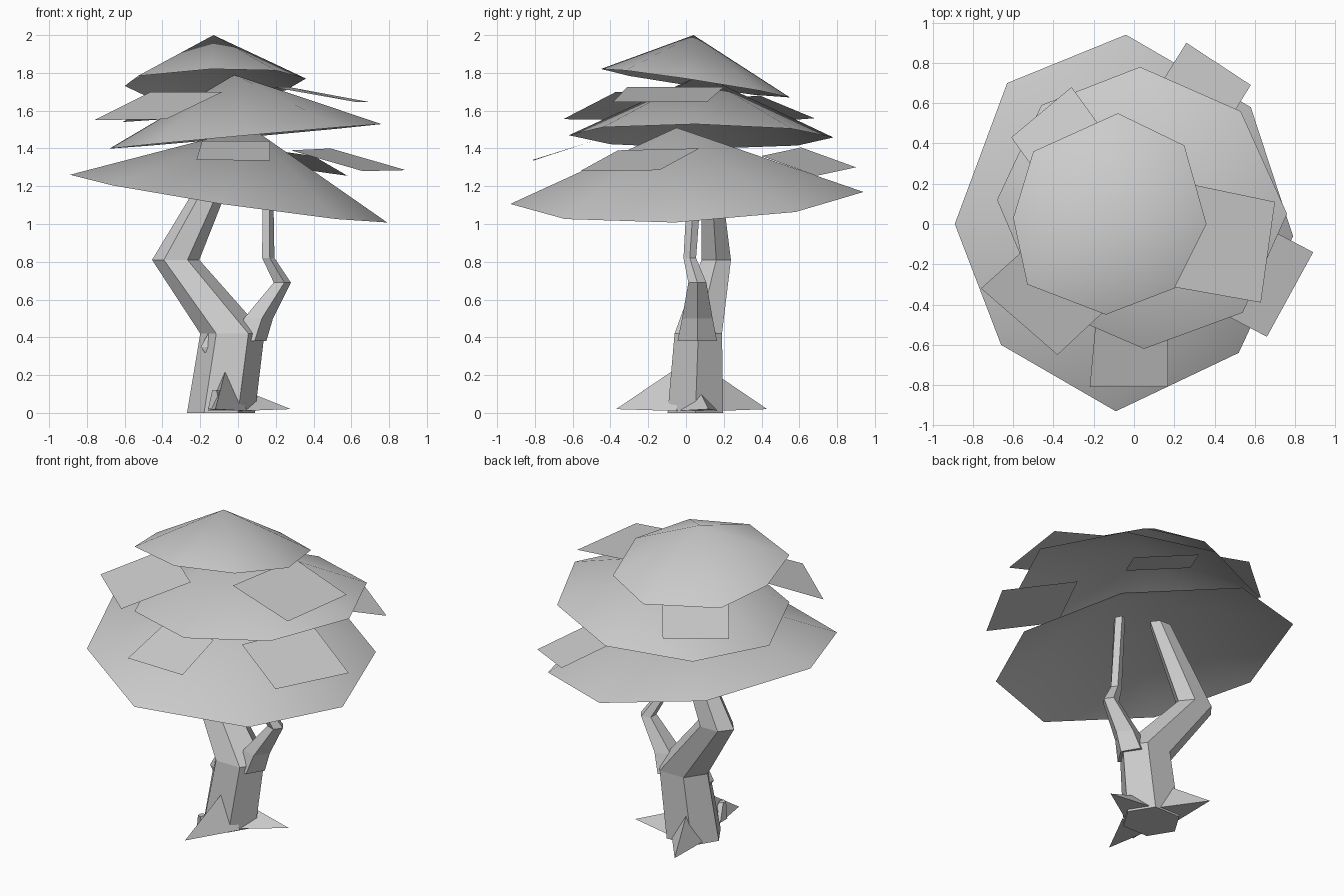
import bpy, math
from mathutils import Vector


def make(name, verts, faces, smooth=False):
    me = bpy.data.meshes.new(name)
    me.from_pydata([tuple(v) for v in verts], [], faces)
    me.polygons.foreach_set("use_smooth", [smooth] * len(me.polygons))
    me.update()
    ob = bpy.data.objects.new(name, me)
    bpy.context.collection.objects.link(ob)
    return ob


def canopy(name, apex, rim, plane):
    """Open cone: rim outline (counter-clockwise) lies on the tilted plane z = c + ax + by."""
    c, a, b = plane
    verts = [apex] + [(x, y, c + a * x + b * y) for x, y in rim]
    n = len(rim)
    make(name, verts, [(0, 1 + i, 1 + (i + 1) % n) for i in range(n)], True)


def tube(name, rings, sides=6):
    """Tapered limb from horizontal rings (x, y, z, x radius, y radius)."""
    verts = []
    for x, y, z, rx, ry in rings:
        for i in range(sides):
            t = 2 * math.pi * i / sides
            verts.append((x + rx * math.cos(t), y + ry * math.sin(t), z))
    faces = []
    for r in range(len(rings) - 1):
        for i in range(sides):
            j = (i + 1) % sides
            a, b = r * sides, (r + 1) * sides
            faces.append((a + i, a + j, b + j, b + i))
    faces.append(tuple(range(sides))[::-1])
    faces.append(tuple(len(verts) - sides + i for i in range(sides)))
    return make(name, verts, faces)


def spike(name, start, tip, width, height):
    """Three-sided pointed root or stub."""
    s, t = Vector(start), Vector(tip)
    d = t - s
    side = Vector((-d.y, d.x, 0)).normalized() * width
    verts = [s - side, s + side, s + Vector((0, 0, height)), t]
    make(name, verts, [(0, 3, 2), (3, 1, 2), (0, 1, 3), (0, 2, 1)])


# Leaf tiers
canopy("lower_canopy", (0.07, -0.05, 1.51),
       [(0.79, -0.06), (0.58, 0.58), (-0.04, 0.94), (-0.63, 0.70),
        (-0.89, 0.0), (-0.66, -0.60), (-0.09, -0.93), (0.52, -0.64)],
       (1.128, -0.149, 0.038))
canopy("middle_canopy", (-0.02, 0.08, 1.79),
       [(0.76, 0.05), (0.53, 0.56), (0.03, 0.78), (-0.46, 0.59),
        (-0.68, 0.12), (-0.46, -0.40), (0.05, -0.62), (0.54, -0.44)],
       (1.461, 0.09, -0.007))
canopy("top_canopy", (-0.13, 0.04, 2.0),
       [(0.36, 0.0), (0.25, 0.39), (-0.08, 0.55), (-0.50, 0.36),
        (-0.60, 0.03), (-0.53, -0.30), (-0.14, -0.45), (0.20, -0.32)],
       (1.757, 0.036, -0.153))

# Loose leaf cards: two outer corners, then two inner corners
cards = {
    "leaf_back_right": [(0.58, 0.69, 1.255), (0.26, 0.90, 1.30), (0.08, 0.61, 1.405), (0.40, 0.40, 1.36)],
    "leaf_back_left": [(-0.31, 0.68, 1.56), (-0.61, 0.43, 1.54), (-0.40, 0.14, 1.66), (-0.10, 0.39, 1.68)],
    "leaf_right": [(0.63, -0.39, 1.645), (0.70, 0.11, 1.645), (0.27, 0.20, 1.725), (0.18, -0.31, 1.725)],
    "leaf_front_right": [(0.66, -0.56, 1.28), (0.89, -0.14, 1.285), (0.49, 0.07, 1.40), (0.28, -0.36, 1.39)],
    "leaf_front": [(-0.22, -0.81, 1.34), (0.17, -0.81, 1.335), (0.17, -0.49, 1.44), (-0.19, -0.49, 1.44)],
    "leaf_front_left": [(-0.76, -0.32, 1.55), (-0.38, -0.65, 1.555), (-0.08, -0.37, 1.70), (-0.46, -0.05, 1.70)],
}
for name, corners in cards.items():
    make(name, corners, [(0, 1, 2, 3)])

# Crooked trunk and its thinner side branch
tube("trunk", [(-0.09, 0.05, 0.0, 0.18, 0.17), (-0.03, 0.065, 0.42, 0.17, 0.145),
               (-0.33, 0.16, 0.81, 0.125, 0.09), (-0.09, 0.13, 1.29, 0.075, 0.055)])
tube("side_branch", [(0.06, 0.06, 0.38, 0.09, 0.11), (0.10, 0.06, 0.50, 0.085, 0.085),
                     (0.23, 0.06, 0.69, 0.05, 0.05), (0.157, 0.02, 0.82, 0.036, 0.035),
                     (0.155, 0.05, 1.28, 0.03, 0.04)], 5)

# Roots, root knob and broken stub
spike("right_root", (-0.02, 0.06, 0.01), (0.28, 0.12, 0.02), 0.12, 0.13)
spike("back_root", (-0.11, 0.12, 0.01), (-0.22, 0.43, 0.02), 0.11, 0.22)
spike("front_root", (-0.06, -0.03, 0.01), (-0.12, -0.37, 0.02), 0.11, 0.24)
tube("root_knob", [(-0.11, -0.16, 0.02, 0.06, 0.06), (-0.12, -0.20, 0.12, 0.02, 0.025)], 5)
tube("broken_stub", [(-0.12, 0.03, 0.32, 0.07, 0.06), (-0.14, 0.03, 0.35, 0.07, 0.06),
                     (-0.11, 0.03, 0.42, 0.06, 0.05)], 5)
